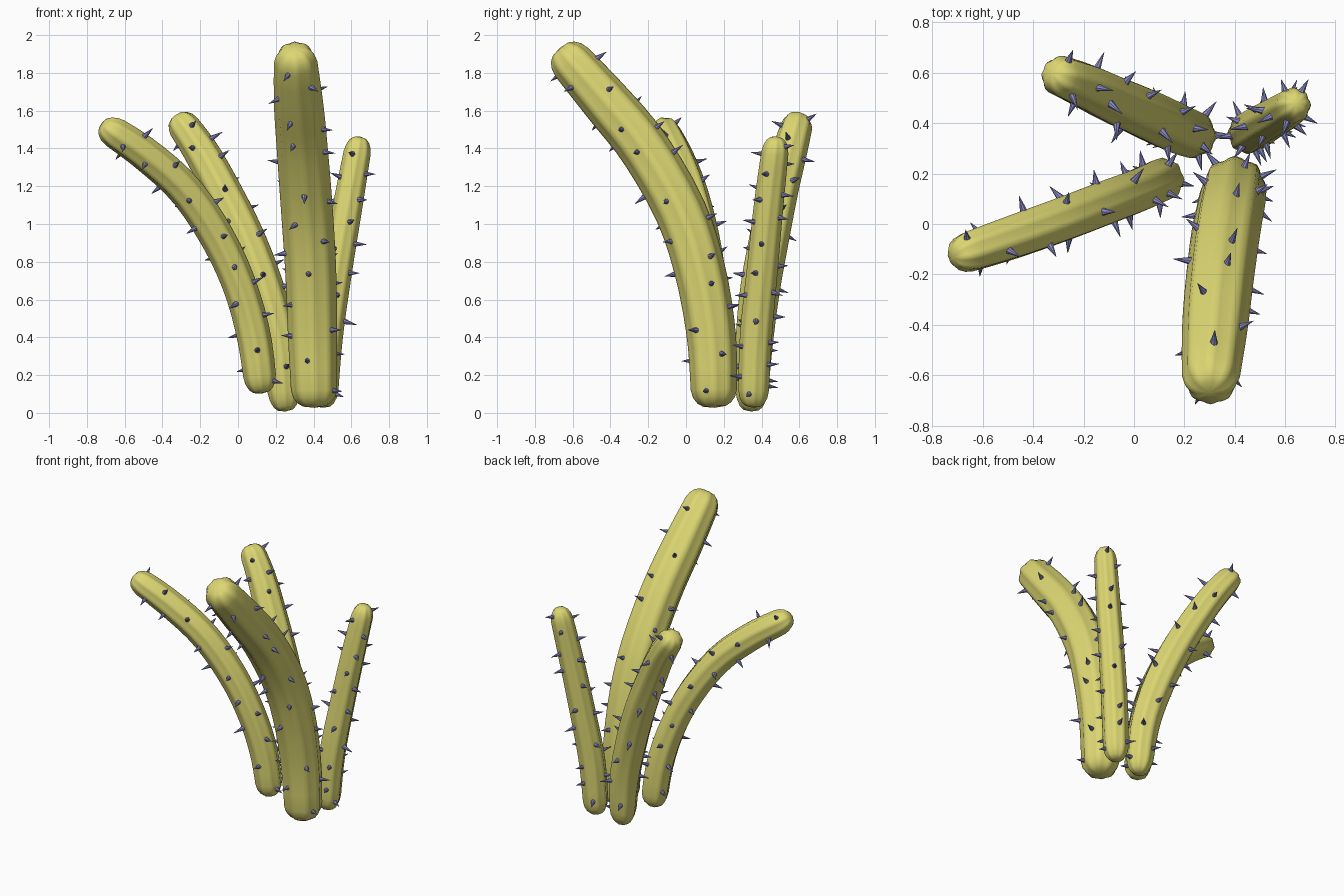
import bpy, bmesh, math, random
from mathutils import Vector, Quaternion

if "Cube" in bpy.data.objects:
    bpy.data.objects.remove(bpy.data.objects["Cube"])

random.seed(4)
RIBS, SIDES, STEPS = 8, 32, 18


def material(name, color):
    m = bpy.data.materials.new(name)
    m.diffuse_color = (*color, 1)
    m.use_nodes = True
    m.node_tree.nodes["Principled BSDF"].inputs["Base Color"].default_value = m.diffuse_color
    return m


GREEN = material("cactus_skin", (0.72, 0.68, 0.17))
BLUE = material("spine_blue", (0.26, 0.26, 0.58))


def sample(pts, t):
    """Smooth position and radius along the control points, t from 0 to 1."""
    u = t * (len(pts) - 1)
    i = min(int(u), len(pts) - 2)
    f = u - i
    p1, p2 = pts[i], pts[i + 1]
    p0 = pts[i - 1] if i else p1 * 2 - p2
    p3 = pts[i + 2] if i + 2 < len(pts) else p2 * 2 - p1
    p = 0.5 * (2 * p1 + (p2 - p0) * f + (2 * p0 - 5 * p1 + 4 * p2 - p3) * f ** 2
               + (3 * p1 - p0 - 3 * p2 + p3) * f ** 3)
    return Vector(p[:3]), p[3]


def frame(pts, t):
    """Two axes across the stem and one along it."""
    a, b = max(t - 0.01, 0), min(t + 0.01, 1)
    d = (sample(pts, b)[0] - sample(pts, a)[0]).normalized()
    q = Vector((0, 0, 1)).rotation_difference(d)
    return q @ Vector((1, 0, 0)), q @ Vector((0, 1, 0)), d


def finish(bm, name, mat, smooth):
    bmesh.ops.recalc_face_normals(bm, faces=bm.faces)
    me = bpy.data.meshes.new(name)
    bm.to_mesh(me)
    bm.free()
    me.materials.append(mat)
    for p in me.polygons:
        p.use_smooth = smooth
    ob = bpy.data.objects.new(name, me)
    bpy.context.collection.objects.link(ob)
    return ob


def build_stem(name, table, spines):
    pts = [Vector(p) for p in table]
    length = sum((pts[i + 1].xyz - pts[i].xyz).length for i in range(len(pts) - 1))
    cap = 0.085 / length
    # ribbed body: rounded cap rings at both ends, even rings between
    ends = [(0, 0.5), (0.2, 0.74), (0.55, 0.92), (1, 1)]
    rings = [(c * cap, s) for c, s in ends]
    rings += [(cap + (1 - 2 * cap) * i / STEPS, 1) for i in range(1, STEPS)]
    rings += [(1 - c * cap, s) for c, s in reversed(ends)]
    bm = bmesh.new()
    loops = []
    for t, s in rings:
        c, r = sample(pts, t)
        x, y, _ = frame(pts, t)
        loop = []
        for k in range(SIDES):
            a = math.tau * k / SIDES
            rr = r * s * (0.95 + 0.05 * math.cos(RIBS * a))
            loop.append(bm.verts.new(c + (x * math.cos(a) + y * math.sin(a)) * rr))
        loops.append(loop)
    for l0, l1 in zip(loops, loops[1:]):
        for k in range(SIDES):
            j = (k + 1) % SIDES
            bm.faces.new((l0[k], l0[j], l1[j], l1[k]))
    for t, loop, sign in ((0, loops[0], -1), (1, loops[-1], 1)):
        tip = bm.verts.new(sample(pts, t)[0] + frame(pts, t)[2] * 0.008 * sign)
        for k in range(SIDES):
            bm.faces.new((loop[k], loop[(k + 1) % SIDES], tip))
    finish(bm, name, GREEN, True)

    # spines: small cones scattered over the rib crests
    bm = bmesh.new()
    for i in range(spines):
        t = 0.03 + 0.95 * (i + random.random()) / spines
        c, r = sample(pts, t)
        x, y, d = frame(pts, t)
        a = math.tau * ((i * 3) % RIBS + random.uniform(-0.6, 0.6)) / RIBS
        out = x * math.cos(a) + y * math.sin(a)
        near = min(t, 1 - t) / cap
        r *= min(1, 0.7 + 0.3 * near) * (0.95 + 0.05 * math.cos(RIBS * a))
        lean = 0.8 * (1 - near) * (1 if t > 0.5 else -1) if near < 1 else 0
        aim = (out + d * (lean + random.uniform(-0.15, 0.15))).normalized()
        q = Vector((0, 0, 1)).rotation_difference(aim)
        h = random.uniform(0.055, 0.075)
        m = q.to_matrix().to_4x4()
        m.translation = c + out * (r - 0.006) + aim * h / 2
        bmesh.ops.create_cone(bm, cap_ends=True, segments=8, radius1=0.016,
                              radius2=0.001, depth=h, matrix=m)
    finish(bm, name + "_spines", BLUE, False)


# control points: x, y, z, radius
build_stem("tall_front_stem", [
    (0.405, 0.15, 0.035, 0.12), (0.395, 0.135, 0.4, 0.13), (0.385, 0.075, 0.75, 0.135),
    (0.365, -0.03, 1.07, 0.137), (0.34, -0.22, 1.4, 0.135), (0.32, -0.42, 1.645, 0.13),
    (0.30, -0.665, 1.925, 0.11)], 32)
build_stem("left_stem", [
    (0.125, 0.18, 0.11, 0.085), (0.085, 0.165, 0.4, 0.09), (0.01, 0.13, 0.67, 0.09),
    (-0.11, 0.085, 0.93, 0.092), (-0.28, 0.02, 1.18, 0.092), (-0.49, -0.055, 1.37, 0.09),
    (-0.715, -0.13, 1.525, 0.08)], 28)
build_stem("back_stem", [
    (0.25, 0.345, 0.015, 0.082), (0.22, 0.36, 0.35, 0.098), (0.145, 0.39, 0.64, 0.105),
    (0.04, 0.44, 0.92, 0.105), (-0.085, 0.495, 1.18, 0.1), (-0.2, 0.55, 1.39, 0.093),
    (-0.325, 0.6, 1.57, 0.08)], 28)
build_stem("right_stem", [
    (0.445, 0.355, 0.035, 0.08), (0.47, 0.37, 0.4, 0.085), (0.525, 0.405, 0.77, 0.082),
    (0.585, 0.44, 1.12, 0.078), (0.645, 0.48, 1.455, 0.07)], 28)
